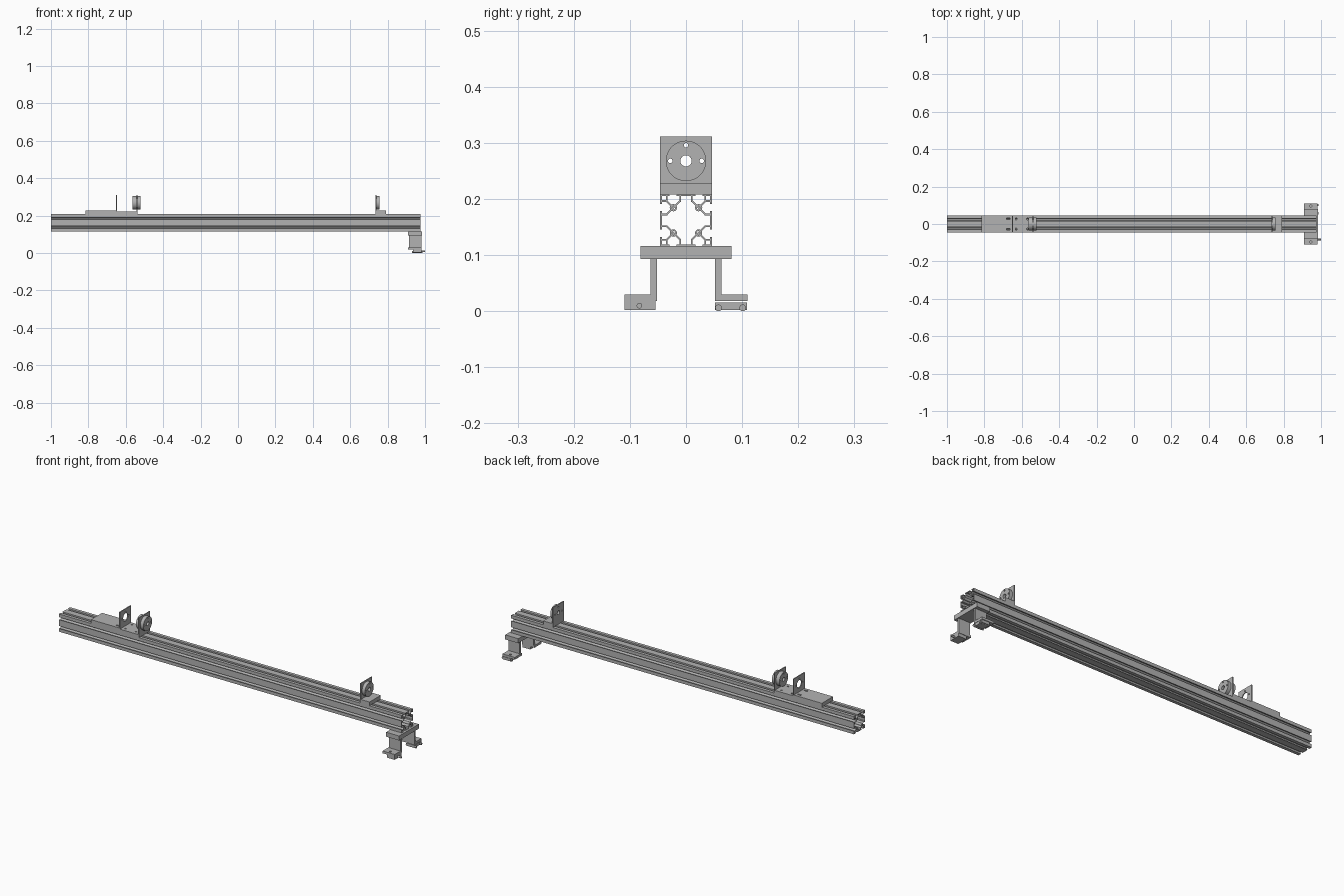
import bpy, bmesh, math
from mathutils import Matrix, Vector

if "Cube" in bpy.data.objects:
    bpy.data.objects.remove(bpy.data.objects["Cube"])

GREY = (0.45, 0.45, 0.45, 1)
metal = bpy.data.materials.new("grey_metal")
metal.use_nodes = True
metal.diffuse_color = GREY
metal.node_tree.nodes["Principled BSDF"].inputs["Base Color"].default_value = GREY

# Section plane (local x, y) and extrusion direction (local z) for each axis
FRAMES = {
    "x": Matrix(((0, 0, 1, 0), (1, 0, 0, 0), (0, 1, 0, 0), (0, 0, 0, 1))),
    "z": Matrix.Identity(4),
}
parts = []


def add_object(name, mesh):
    obj = bpy.data.objects.new(name, mesh)
    bpy.context.scene.collection.objects.link(obj)
    mesh.materials.clear()
    mesh.materials.append(metal)
    parts.append(obj)
    return obj


def rect(u0, u1, v0, v1):
    return [(u0, v0), (u1, v0), (u1, v1), (u0, v1)]


def circle(u, v, r, n=32):
    return [(u + r * math.cos(math.tau * i / n), v + r * math.sin(math.tau * i / n))
            for i in range(n)]


def slab(name, loops, axis, a0, a1):
    """Flat outline with holes, extruded from a0 to a1 along an axis."""
    curve = bpy.data.curves.new(name, "CURVE")
    curve.dimensions = "2D"
    curve.fill_mode = "BOTH"
    curve.extrude = (a1 - a0) / 2
    for loop in loops:
        spline = curve.splines.new("POLY")
        spline.points.add(len(loop) - 1)
        for point, (u, v) in zip(spline.points, loop):
            point.co = (u, v, 0, 1)
        spline.use_cyclic_u = True
    temp = bpy.data.objects.new("temp", curve)
    bpy.context.scene.collection.objects.link(temp)
    graph = bpy.context.evaluated_depsgraph_get()
    mesh = bpy.data.meshes.new_from_object(temp.evaluated_get(graph))
    bpy.data.objects.remove(temp)
    bpy.data.curves.remove(curve)
    mesh.transform(FRAMES[axis] @ Matrix.Translation((0, 0, (a0 + a1) / 2)))
    bm = bmesh.new()
    bm.from_mesh(mesh)
    bmesh.ops.remove_doubles(bm, verts=bm.verts, dist=1e-5)
    bmesh.ops.recalc_face_normals(bm, faces=bm.faces)
    bm.to_mesh(mesh)
    bm.free()
    mesh.name = name
    return add_object(name, mesh)


def strips(name, lines, x0, x1):
    """Straight walls (start, end, thickness) in section, extruded along x."""
    bm = bmesh.new()
    for start, end, t in lines:
        p, q = Vector(start), Vector(end)
        n = (q - p).orthogonal().normalized() * t / 2
        corners = [bm.verts.new((x0, c.x, c.y)) for c in (p + n, q + n, q - n, p - n)]
        face = bm.faces.new(corners)
        out = bmesh.ops.extrude_face_region(bm, geom=[face], use_keep_orig=True)
        verts = [g for g in out["geom"] if isinstance(g, bmesh.types.BMVert)]
        bmesh.ops.translate(bm, verts=verts, vec=(x1 - x0, 0, 0))
    bmesh.ops.recalc_face_normals(bm, faces=bm.faces)
    mesh = bpy.data.meshes.new(name)
    bm.to_mesh(mesh)
    bm.free()
    return add_object(name, mesh)


# Slotted rail: one quarter of the section, mirrored across both planes
X0, X1, MID, CORE = -1.0, 0.975, 0.162, 0.0225
quarter = [((CORE, CORE), (0.035, 0.035), 0.003)]
for a, b, t in [
    ((0, 0.0445), (0.0165, 0.0445), 0.003),          # centre wall
    ((0.0295, 0.0445), (0.046, 0.0445), 0.003),      # corner lip
    ((0.0345, 0.033), (0.0345, 0.045), 0.003),       # corner inner wall
    ((0.0105, 0.033), (0.0105, 0.045), 0.003),       # slot wall
    ((CORE, CORE), (0.0105, 0.0345), 0.003),         # diagonal web
]:
    quarter += [(a, b, t), (a[::-1], b[::-1], t)]
rail = strips("rail", quarter, X0, X1)
cores = slab("rail_screw_channels",
             [circle(CORE, CORE, 0.0065, 12), circle(CORE, CORE, 0.0035, 12)], "x", X0, X1)
for obj in (rail, cores):
    obj.location.z = MID
    mirror = obj.modifiers.new("mirror", "MIRROR")
    mirror.use_axis = (False, True, True)

# Upright plates and round holders
TOP, AXLE, HALF = 0.208, 0.268, 0.046
small_holes = [circle(u, v, 0.004, 16)
               for u, v in ((-0.028, AXLE), (0.028, AXLE), (0, AXLE + 0.028))]


def upright(name, x, hole):
    slab(name, [rect(-HALF, HALF, TOP, 0.311), circle(0, AXLE, hole)] + small_holes,
         "x", x, x + 0.005)


def holder(name, x0, x1):
    slab(name, [circle(0, AXLE, 0.036, 48), circle(0, AXLE, 0.01)] + small_holes,
         "x", x0, x1)


upright("open_plate", -0.653, 0.02)
upright("middle_plate", -0.543, 0.01)
holder("middle_holder_inner", -0.563, -0.543)
holder("middle_holder_outer", -0.538, -0.52)
upright("end_plate", 0.735, 0.01)
holder("end_holder", 0.74, 0.757)

# Base plates on top of the rail
slab("long_base", [rect(-0.815, -0.648, -HALF, HALF)]
     + [rect(-0.682, -0.662, s - 0.004, s + 0.004) for s in (-0.027, 0.027)],
     "z", TOP, 0.228)
slab("middle_base", [rect(-0.648, -0.538, -HALF, HALF)]
     + [circle(x, s, 0.005, 16) for x in (-0.63, -0.57) for s in (-0.027, 0.027)],
     "z", TOP, 0.223)
slab("end_base", [rect(0.735, 0.79, -HALF, HALF)], "z", TOP, 0.228)

# Support stand under the rail end
slab("stand_crossbar", [rect(0.91, 0.985, -0.081, 0.081)], "z", 0.093, 0.1165)
for side, s in (("left", 1), ("right", -1)):
    def span(a, b):
        return sorted((s * a, s * b))
    slab(side + "_leg", [rect(0.915, 0.98, *span(0.052, 0.063))], "z", 0.025, 0.094)
    slab(side + "_foot", [rect(0.91, 0.98, *span(0.052, 0.11)),
                          circle(0.945, s * 0.095, 0.006, 16)], "z", 0.018, 0.03)

# Clamps and pins below the feet
slab("right_clamp", [rect(-0.11, -0.054, 0.002, 0.018)], "x", 0.935, 0.98)
slab("right_pin", [circle(-0.083, 0.01, 0.005, 16)], "x", 0.975, 1.0)
slab("left_clamp", [rect(0.052, 0.109, 0.002, 0.016)], "x", 0.935, 0.98)
for name, y in (("inner", 0.058), ("outer", 0.101)):
    slab("left_%s_pin" % name, [circle(y, 0.006, 0.006, 16)], "x", 0.93, 0.987)

# Smooth the round walls, keep the edges sharp
bpy.ops.object.select_all(action="DESELECT")
for obj in parts:
    obj.select_set(True)
bpy.context.view_layer.objects.active = rail
bpy.ops.object.shade_smooth_by_angle(angle=math.radians(31))
